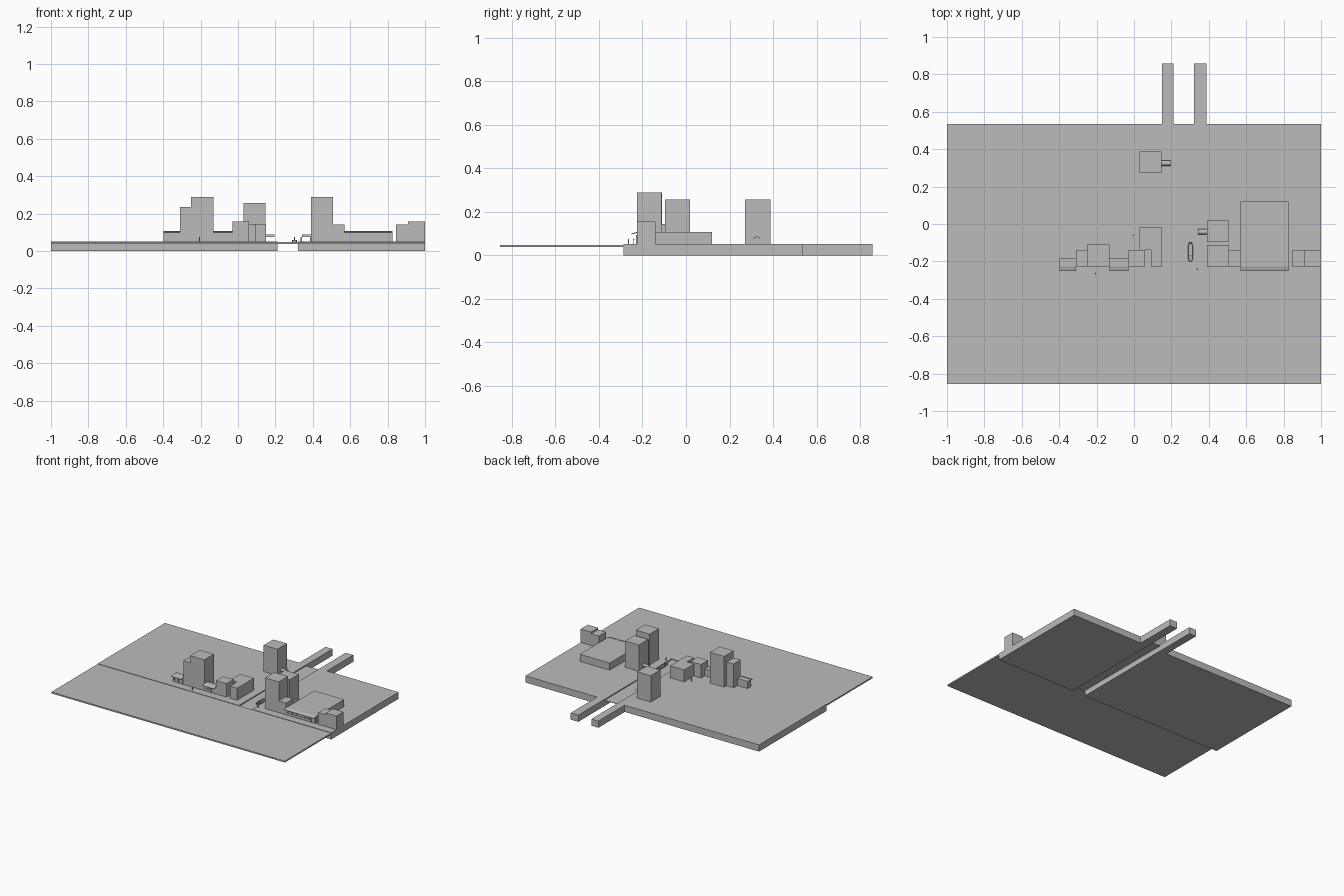
import bpy, bmesh, math

cube = bpy.data.objects.get("Cube")
if cube:
    bpy.data.objects.remove(cube)

grey = bpy.data.materials.new("plain grey")
grey.use_nodes = True
COLOUR = (0.5, 0.5, 0.5, 1)
grey.diffuse_color = COLOUR
grey.node_tree.nodes["Principled BSDF"].inputs["Base Color"].default_value = COLOUR

GROUND = 0.052
FRONT = -0.226   # shared street frontage


def finish(name, bm):
    bmesh.ops.recalc_face_normals(bm, faces=bm.faces)
    mesh = bpy.data.meshes.new(name)
    bm.to_mesh(mesh)
    bm.free()
    mesh.materials.append(grey)
    obj = bpy.data.objects.new(name, mesh)
    bpy.context.collection.objects.link(obj)
    return obj


def box(name, x, y, z):
    bm = bmesh.new()
    bmesh.ops.create_cube(bm, size=1)
    for v in bm.verts:
        for i, (a, b) in enumerate((x, y, z)):
            v.co[i] = a if v.co[i] < 0 else b
    return finish(name, bm)


def extrude_x(name, profile, x0, x1):
    """Extrude a (y, z) outline along x."""
    bm = bmesh.new()
    face = bm.faces.new([bm.verts.new((x0, y, z)) for y, z in profile])
    new = bmesh.ops.extrude_face_region(bm, geom=[face])["geom"]
    moved = [g for g in new if isinstance(g, bmesh.types.BMVert)]
    bmesh.ops.translate(bm, verts=moved, vec=(x1 - x0, 0, 0))
    return finish(name, bm)


# Ground: street sheet, two land slabs with projecting banks, water between
box("street", (-1, 1), (-0.855, -0.288), (0.038, 0.049))
box("left_land", (-1, 0.21), (-0.288, 0.535), (0, GROUND))
box("right_land", (0.322, 1), (-0.288, 0.535), (0, GROUND))
box("left_bank", (0.15, 0.21), (0.535, 0.857), (0, GROUND))
box("right_bank", (0.322, 0.387), (0.535, 0.857), (0, GROUND))
box("water", (0.21, 0.322), (-0.288, 0.535), (0.042, 0.044))

# Plain block buildings: x range, y range, height
blocks = {
    "side_tower": ((-0.31, -0.25), (FRONT, -0.14), 0.235),
    "main_tower": ((-0.25, -0.13), (FRONT, -0.11), 0.29),
    "corner_house": ((-0.03, 0.06), (FRONT, -0.14), 0.157),
    "canal_house": ((0.09, 0.15), (FRONT, -0.14), 0.145),
    "rear_house": ((0.03, 0.15), (-0.14, -0.02), 0.145),
    "rear_tower": ((0.03, 0.147), (0.272, 0.388), 0.256),
    "canal_tower": ((0.39, 0.508), (-0.096, 0.018), 0.256),
    "right_tower": ((0.39, 0.508), (FRONT, -0.112), 0.29),
    "link_house": ((0.508, 0.57), (FRONT, -0.14), 0.143),
    "east_house": ((0.845, 0.91), (FRONT, -0.14), 0.143),
    "end_house": ((0.91, 1.0), (FRONT, -0.14), 0.157),
}
for name, (x, y, top) in blocks.items():
    box(name, x, y, (GROUND, top))


def shop(name, x0, x1, back, posts):
    """Low building with a sloping awning, a framed door and a window band."""
    box(name, (x0, x1), (FRONT, back), (GROUND, 0.107))
    extrude_x(name + "_awning", [(FRONT, 0.108), (-0.25, 0.101),
                                 (-0.25, 0.097), (FRONT, 0.103)], x0, x1)
    wall = (FRONT - 0.004, FRONT)
    door0, door1 = x1 - 0.042, x1 - 0.006
    for x in (door0, door1):
        box(name + "_door_post", (x - 0.003, x + 0.003), wall, (GROUND, 0.094))
    box(name + "_door_head", (door0, door1), wall, (0.09, 0.094))
    box(name + "_sill", (x0, door0), wall, (0.068, 0.071))
    for i in range(posts):
        x = x0 + (i + 0.5) * (door0 - x0) / posts
        box(name + "_window_bar", (x - 0.001, x + 0.001), wall, (0.071, 0.09))


shop("left_shop", -0.398, -0.31, -0.185, 2)
shop("middle_shop", -0.13, -0.03, -0.185, 2)
shop("market_hall", 0.57, 0.825, 0.12, 6)


def arched_awning(name, x0, x1, y):
    """Curved entrance cover sticking out of a tower wall."""
    arc = [math.pi * i / 8 for i in range(9)]
    outer = [(y + 0.014 * math.cos(a), 0.076 + 0.012 * math.sin(a)) for a in arc]
    inner = [(y + 0.011 * math.cos(a), 0.076 + 0.009 * math.sin(a)) for a in reversed(arc)]
    extrude_x(name, outer + inner, x0, x1)


arched_awning("rear_tower_awning", 0.147, 0.195, 0.325)
arched_awning("canal_tower_awning", 0.342, 0.39, -0.042)
box("rear_tower_door", (0.147, 0.151), (0.314, 0.336), (GROUND, 0.078))
box("canal_tower_door", (0.386, 0.39), (-0.053, -0.031), (GROUND, 0.078))

# Narrow open boat moored by the right bank
bm = bmesh.new()
plan = [(-0.008, -0.05), (0.008, -0.05), (0.013, -0.03),
        (0.013, 0.03), (0.008, 0.05), (-0.008, 0.05), (-0.013, 0.03), (-0.013, -0.03)]
low = [bm.verts.new((0.302 + x * 0.7, -0.15 + y * 0.9, 0.044)) for x, y in plan]
high = [bm.verts.new((0.302 + x, -0.15 + y, 0.058)) for x, y in plan]
bm.faces.new(low)
for i in range(len(plan)):
    j = (i + 1) % len(plan)
    bm.faces.new((low[i], low[j], high[j], high[i]))
deck = bm.faces.new(high)
bmesh.ops.inset_individual(bm, faces=[deck], thickness=0.003)
bmesh.ops.translate(bm, verts=deck.verts, vec=(0, 0, -0.009))
finish("boat", bm)


# Tiny standing people
def person(name, x, y, floor):
    box(name + "_body", (x - 0.003, x + 0.003), (y - 0.002, y + 0.002), (floor, floor + 0.02))
    bm = bmesh.new()
    bmesh.ops.create_icosphere(bm, subdivisions=1, radius=0.003)
    bmesh.ops.translate(bm, verts=bm.verts, vec=(x, y, floor + 0.0225))
    finish(name + "_head", bm)


person("walker", -0.205, -0.265, GROUND)
person("bank_walker", 0.338, -0.24, GROUND)
person("yard_walker", -0.005, -0.06, GROUND)
person("boatman", 0.302, -0.17, 0.05)
